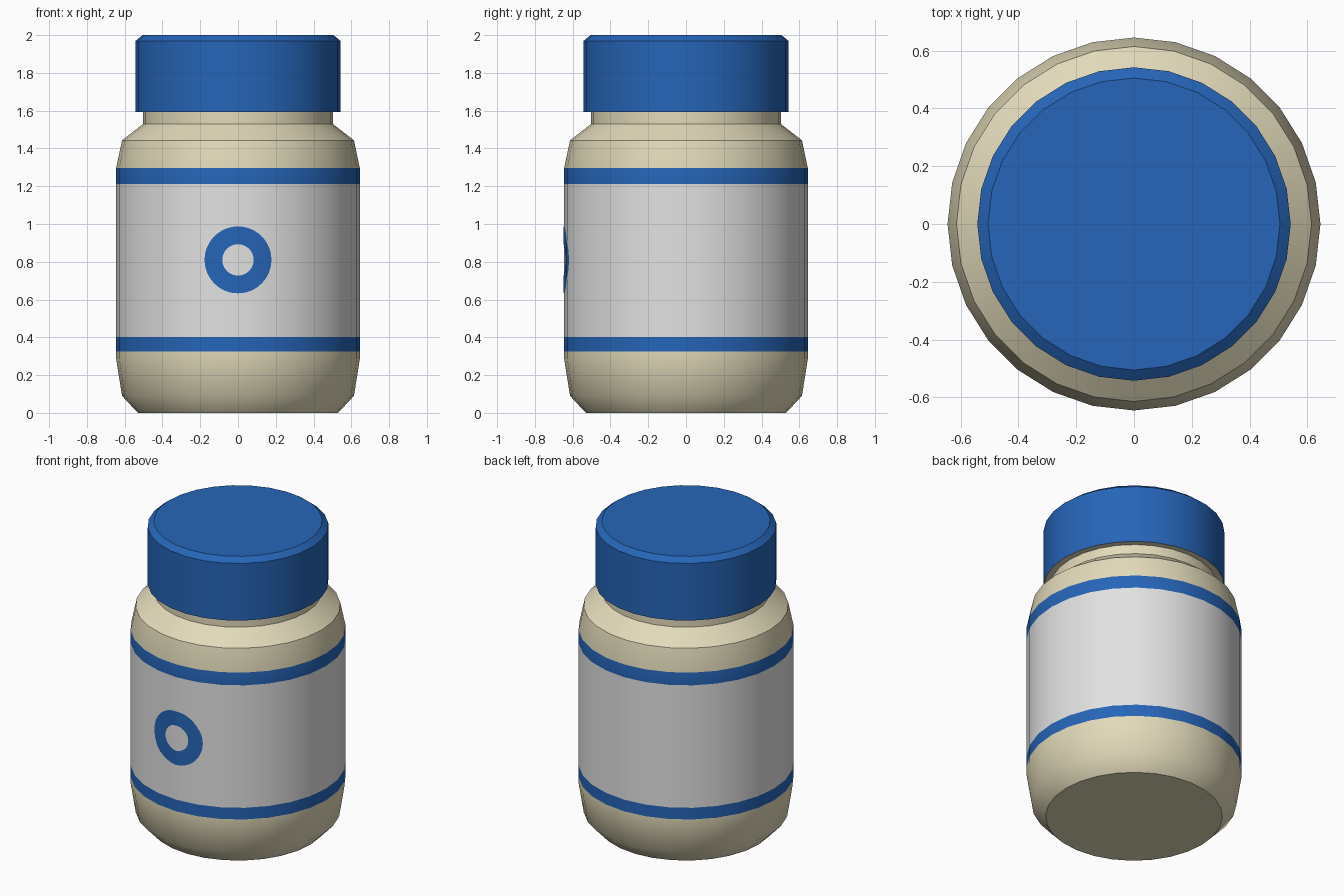
import bpy, bmesh, math

if "Cube" in bpy.data.objects:
    bpy.data.objects.remove(bpy.data.objects["Cube"])

SIDES = 28
R = 0.645


def material(name, rgb):
    m = bpy.data.materials.new(name)
    m.diffuse_color = (*rgb, 1)
    m.use_nodes = True
    m.node_tree.nodes["Principled BSDF"].inputs["Base Color"].default_value = m.diffuse_color
    return m


cream = material("cream", (0.76, 0.70, 0.49))
blue = material("blue", (0.019, 0.130, 0.48))
white = material("label white", (0.76, 0.76, 0.76))


def finish(bm, name, mats):
    mesh = bpy.data.meshes.new(name)
    bm.to_mesh(mesh)
    bm.free()
    for m in mats:
        mesh.materials.append(m)
    ob = bpy.data.objects.new(name, mesh)
    bpy.context.collection.objects.link(ob)
    bpy.ops.object.select_all(action='DESELECT')
    ob.select_set(True)
    bpy.context.view_layer.objects.active = ob
    bpy.ops.object.shade_smooth_by_angle(angle=math.radians(38))
    return ob


def lathe(profile, bottom=False, top=False):
    """Spin (radius, z) points, listed upwards, around the z axis."""
    bm = bmesh.new()
    rings = []
    for r, z in profile:
        rings.append([bm.verts.new((r * math.cos(2 * math.pi * i / SIDES),
                                    r * math.sin(2 * math.pi * i / SIDES), z))
                      for i in range(SIDES)])
    for a, b in zip(rings, rings[1:]):
        for i in range(SIDES):
            j = (i + 1) % SIDES
            bm.faces.new((a[i], a[j], b[j], b[i]))
    if bottom:
        bm.faces.new(rings[0][::-1])
    if top:
        bm.faces.new(rings[-1])
    return bm


# Jar with label bands, neck and the cream underside of the lid
jar = lathe([(0.53, 0), (0.614, 0.09), (R, 0.285), (R, 0.325), (R, 0.402),
             (R, 1.212), (R, 1.296), (0.614, 1.443), (0.502, 1.53),
             (0.502, 1.592), (0.542, 1.592)], bottom=True)
for f in jar.faces:
    z = f.calc_center_median().z
    if 0.402 < z < 1.212:
        f.material_index = 2
    elif 0.325 < z < 1.296:
        f.material_index = 1
finish(jar, "jar", [cream, blue, white])

# Lid
finish(lathe([(0.542, 1.592), (0.542, 1.97), (0.505, 2.0)], top=True),
       "lid", [blue])

# Ring printed on the label front, cut at the jar's edges and laid on its faces
bm = bmesh.new()
N = 48
loops = [[bm.verts.new((r * math.cos(2 * math.pi * i / N), 0,
                        0.81 + r * math.sin(2 * math.pi * i / N)))
          for i in range(N)] for r in (0.083, 0.177)]
for i in range(N):
    j = (i + 1) % N
    bm.faces.new((loops[0][i], loops[1][i], loops[1][j], loops[0][j]))
edge_x = [R * math.sin(2 * math.pi * k / SIDES) for k in range(3)]
edge_y = [R * math.cos(2 * math.pi * k / SIDES) for k in range(3)]
for x in (-edge_x[1], 0, edge_x[1]):
    bmesh.ops.bisect_plane(bm, geom=bm.verts[:] + bm.edges[:] + bm.faces[:],
                           plane_co=(x, 0, 0), plane_no=(1, 0, 0), dist=1e-5)
for v in bm.verts:
    k = 0 if abs(v.co.x) <= edge_x[1] else 1
    t = (abs(v.co.x) - edge_x[k]) / (edge_x[k + 1] - edge_x[k])
    v.co.y = -(edge_y[k] + t * (edge_y[k + 1] - edge_y[k])) - 0.003
finish(bm, "label_ring", [blue])
